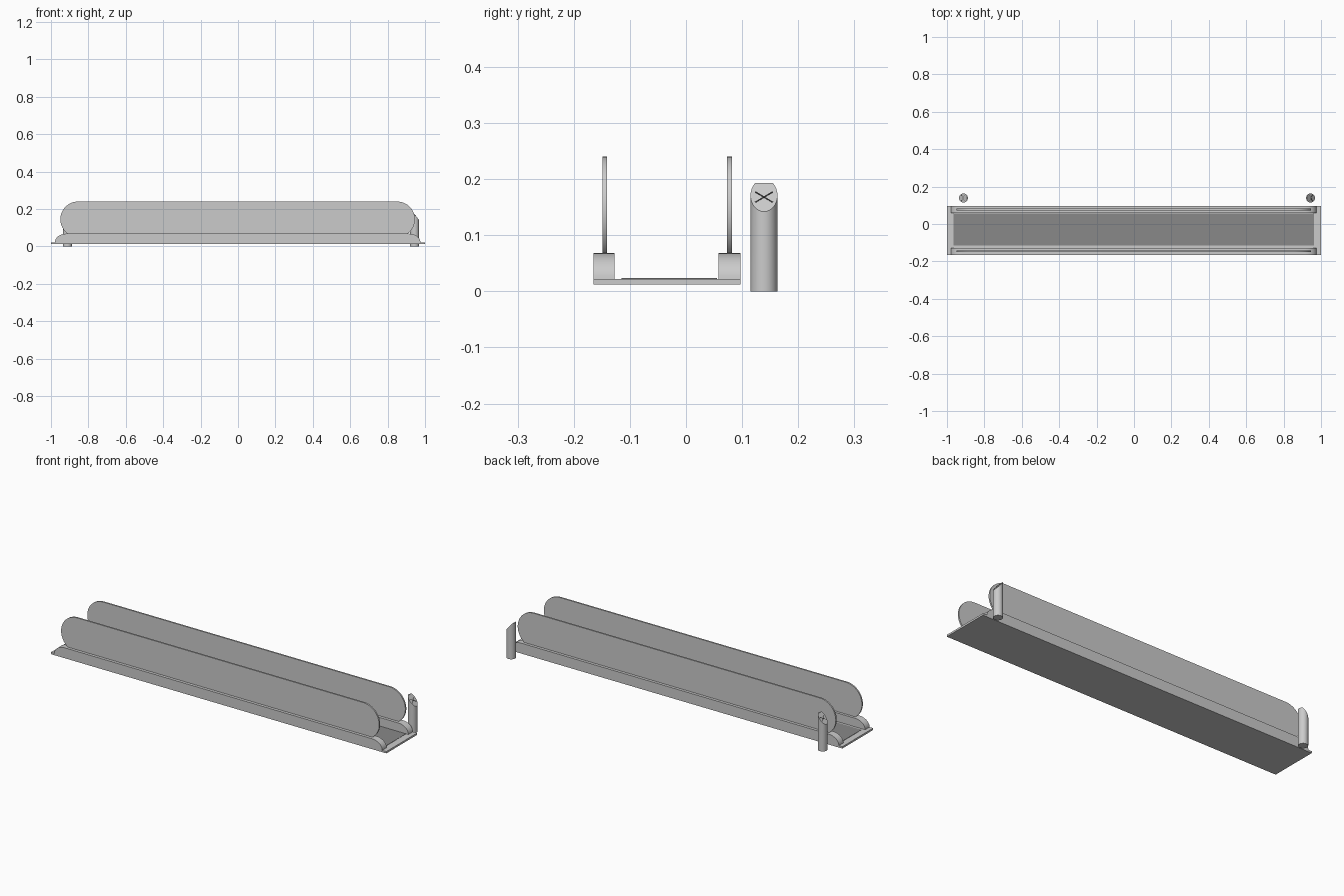
import bpy, bmesh, math
from mathutils import Matrix, Vector

if "Cube" in bpy.data.objects:
    bpy.data.objects.remove(bpy.data.objects["Cube"])


def material(name, v):
    m = bpy.data.materials.new(name)
    m.diffuse_color = (v, v, v, 1)
    m.use_nodes = True
    m.node_tree.nodes["Principled BSDF"].inputs["Base Color"].default_value = m.diffuse_color
    return m


GREY = material("light grey", 0.6)
BELT = material("dark grey", 0.25)
MARK = material("near black", 0.03)


def finish(bm, name, mat, smooth=False):
    bmesh.ops.recalc_face_normals(bm, faces=bm.faces[:])
    me = bpy.data.meshes.new(name)
    bm.to_mesh(me)
    bm.free()
    me.materials.append(mat)
    ob = bpy.data.objects.new(name, me)
    bpy.context.collection.objects.link(ob)
    if smooth:
        bpy.ops.object.select_all(action='DESELECT')
        ob.select_set(True)
        bpy.context.view_layer.objects.active = ob
        bpy.ops.object.shade_smooth_by_angle(angle=math.radians(35))
    return ob


def box(name, lo, hi, mat):
    bm = bmesh.new()
    lo, hi = Vector(lo), Vector(hi)
    size = hi - lo
    bmesh.ops.create_cube(bm, size=1, matrix=Matrix.Translation((lo + hi) / 2) @ Matrix.Diagonal((*size, 1)))
    return finish(bm, name, mat)


def extrude_y(name, profile, y0, y1, mat):
    """Extrude an x-z outline from y0 to y1."""
    bm = bmesh.new()
    face = bm.faces.new([bm.verts.new((x, y0, z)) for x, z in profile])
    out = bmesh.ops.extrude_face_region(bm, geom=[face])
    verts = [g for g in out["geom"] if isinstance(g, bmesh.types.BMVert)]
    bmesh.ops.translate(bm, verts=verts, vec=(0, y1 - y0, 0))
    return finish(bm, name, mat, smooth=True)


def mirrored(half, centre):
    """Close a right-hand outline (bottom to top) with its mirror image."""
    return [(centre + x, z) for x, z in half] + [(centre - x, z) for x, z in reversed(half)]


# floor plate and moving belt
box("floor_plate", (-1, -0.165, 0.012), (1, 0.097, 0.022), GREY)
box("belt", (-0.965, -0.115, 0.021), (0.962, 0.055, 0.0235), BELT)

# side curbs with rounded ends
curb = [(0.917 + 0.06 * math.cos(a), 0.022 + 0.046 * math.sin(a))
        for a in [math.pi / 2 * i / 10 for i in range(11)]]
curb_profile = mirrored(curb, -0.002)
# tall side panels with semicircular ends, cut off at the curb
R, ZC = 0.095, 0.145
start = -math.asin((ZC - 0.067) / R)
panel = [(0.853 + R * math.cos(a), ZC + R * math.sin(a))
         for a in [start + (math.pi / 2 - start) * i / 20 for i in range(21)]]
panel_profile = mirrored(panel, -0.002)

for side, c0, c1, p in (("front", -0.165, -0.127, -0.145), ("back", 0.058, 0.097, 0.0775)):
    extrude_y(side + "_curb", curb_profile, c0, c1, GREY)
    extrude_y(side + "_panel", panel_profile, p - 0.0042, p + 0.0042, GREY)


# signal posts: cylinders with a slanted face pointing outward
def post(name, x, s):
    r, h, y = 0.024, 0.193, 0.139
    bm = bmesh.new()
    bmesh.ops.create_cone(bm, cap_ends=True, segments=32, radius1=r, radius2=r, depth=h,
                          matrix=Matrix.Translation((x, y, h / 2)))
    n = Vector((s * 0.051, 0, 0.042)).normalized()
    res = bmesh.ops.bisect_plane(bm, geom=bm.verts[:] + bm.edges[:] + bm.faces[:],
                                 plane_co=(x + s * r, y, 0.142), plane_no=n, clear_outer=True)
    edges = [e for e in res["geom_cut"] if isinstance(e, bmesh.types.BMEdge)]
    bmesh.ops.holes_fill(bm, edges=[e for e in bm.edges if e.is_boundary] or edges, sides=0)
    finish(bm, name, GREY, smooth=True)
    # thin crossed bars on the slanted face
    u = Vector((0, 1, 0))
    v = n.cross(u)
    centre = Vector((x + s * 0.0026, y, 0.168))
    bm = bmesh.new()
    for k in (1, -1):
        d = (u * 0.016 + v * 0.0123 * k)
        length = d.length * 2
        d.normalize()
        w = n.cross(d)
        rot = Matrix((d, w, n)).transposed().to_4x4()
        bmesh.ops.create_cube(bm, size=1, matrix=Matrix.Translation(centre) @ rot
                              @ Matrix.Diagonal((length, 0.0022, 0.0012, 1)))
    finish(bm, name + "_cross", MARK)


post("right_post", 0.944, 1)
post("left_post", -0.912, -1)
